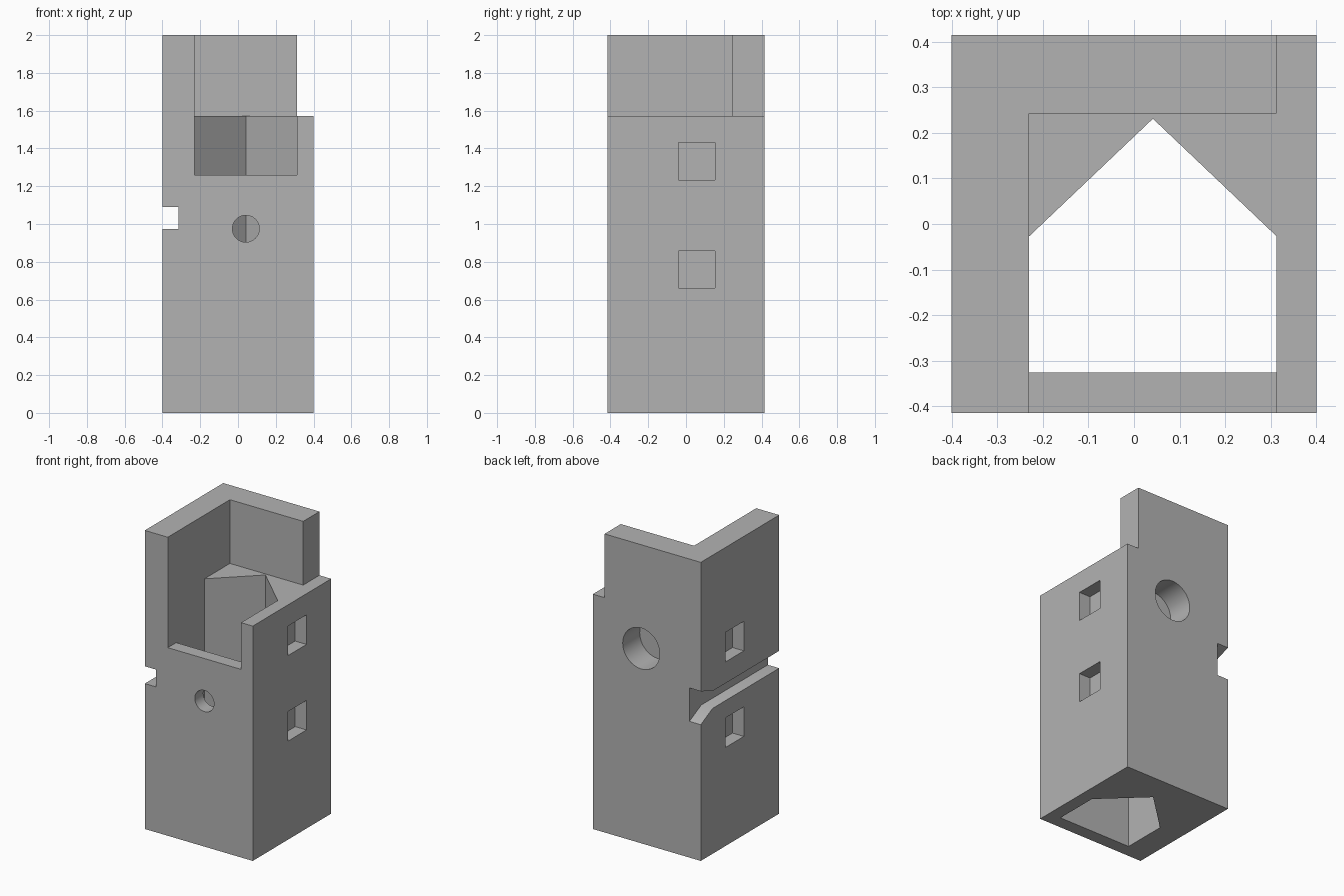
import bpy
import bmesh
import math
from mathutils import Vector

cube = bpy.data.objects.get("Cube")
if cube:
    bpy.data.objects.remove(cube, do_unlink=True)

grey = bpy.data.materials.new("plain grey")
grey.use_nodes = True
grey.diffuse_color = (0.45, 0.45, 0.45, 1)
grey.node_tree.nodes["Principled BSDF"].inputs["Base Color"].default_value = grey.diffuse_color


def prism(name, axis, points, start, end):
    """Extrude a 2D outline along an axis; the outline uses the other two axes in order."""
    def place(p, depth):
        co = list(p)
        co.insert("xyz".index(axis), depth)
        return Vector(co)

    bm = bmesh.new()
    face = bm.faces.new([bm.verts.new(place(p, start)) for p in points])
    grown = bmesh.ops.extrude_face_region(bm, geom=[face])["geom"]
    verts = [g for g in grown if isinstance(g, bmesh.types.BMVert)]
    bmesh.ops.translate(bm, verts=verts, vec=place((0, 0), end - start))
    bmesh.ops.recalc_face_normals(bm, faces=bm.faces)
    mesh = bpy.data.meshes.new(name)
    bm.to_mesh(mesh)
    bm.free()
    mesh.materials.append(grey)
    obj = bpy.data.objects.new(name, mesh)
    bpy.context.collection.objects.link(obj)
    return obj


def rect(a0, a1, b0, b1):
    return [(a0, b0), (a1, b0), (a1, b1), (a0, b1)]


def circle(cx, cz, r, n=64):
    return [(cx + r * math.cos(math.tau * i / n), cz + r * math.sin(math.tau * i / n))
            for i in range(n)]


HX, HY = 0.4, 0.415          # half width and half depth
LEFT, RIGHT = -0.23, 0.313   # inner faces of the side walls
MID = (LEFT + RIGHT) / 2
SHELF = 1.573                # top of the lower walls
DEPTH = 0.084                # depth of the side pockets and groove
OUT = 0.6                    # beyond the block

tower = prism("tower_block", "z", rect(-HX, HX, -HY, HY), 0, 2)

cutters = [
    # Upper step, leaving an L of tall walls
    prism("upper_step_cut", "z",
          [(LEFT, -OUT), (OUT, -OUT), (OUT, OUT), (RIGHT, OUT), (RIGHT, 0.243), (LEFT, 0.243)],
          SHELF, 2.2),
    # Pointed shaft from top to bottom
    prism("shaft_cut", "z",
          [(LEFT, -0.326), (RIGHT, -0.326), (RIGHT, -0.027), (MID, 0.231), (LEFT, -0.027)],
          -0.2, 1.8),
    # Lowered front wall
    prism("front_opening_cut", "y", rect(LEFT, RIGHT, 1.26, 1.9), -OUT, -0.2),
    # Round holes, front through the wall and back blind
    prism("front_hole_cut", "y", circle(MID, 0.975, 0.071), -OUT, -0.2),
    prism("back_hole_cut", "y", circle(MID, 1.305, 0.137), HY - 0.18, OUT),
    # Side groove, flared at the back
    prism("side_groove_cut", "x",
          [(-OUT, 0.974), (0.29, 0.974), (0.42, 0.91), (0.42, 1.138), (0.29, 1.09), (-OUT, 1.09)],
          -OUT, -HX + DEPTH),
]
# Square pockets in both sides
for side in (-1, 1):
    for z in (0.66, 1.233):
        cutters.append(prism("pocket_cut", "x", rect(-0.041, 0.154, z, z + 0.198),
                             side * (HX - DEPTH), side * OUT))

bpy.ops.object.select_all(action="DESELECT")
tower.select_set(True)
bpy.context.view_layer.objects.active = tower
for cutter in cutters:
    cutter.hide_render = True
    mod = tower.modifiers.new(cutter.name, "BOOLEAN")
    mod.operation = "DIFFERENCE"
    mod.solver = "EXACT"
    mod.object = cutter
    bpy.ops.object.modifier_apply(modifier=mod.name)
    bpy.data.objects.remove(cutter, do_unlink=True)

bpy.ops.object.shade_smooth_by_angle(angle=math.radians(30))
